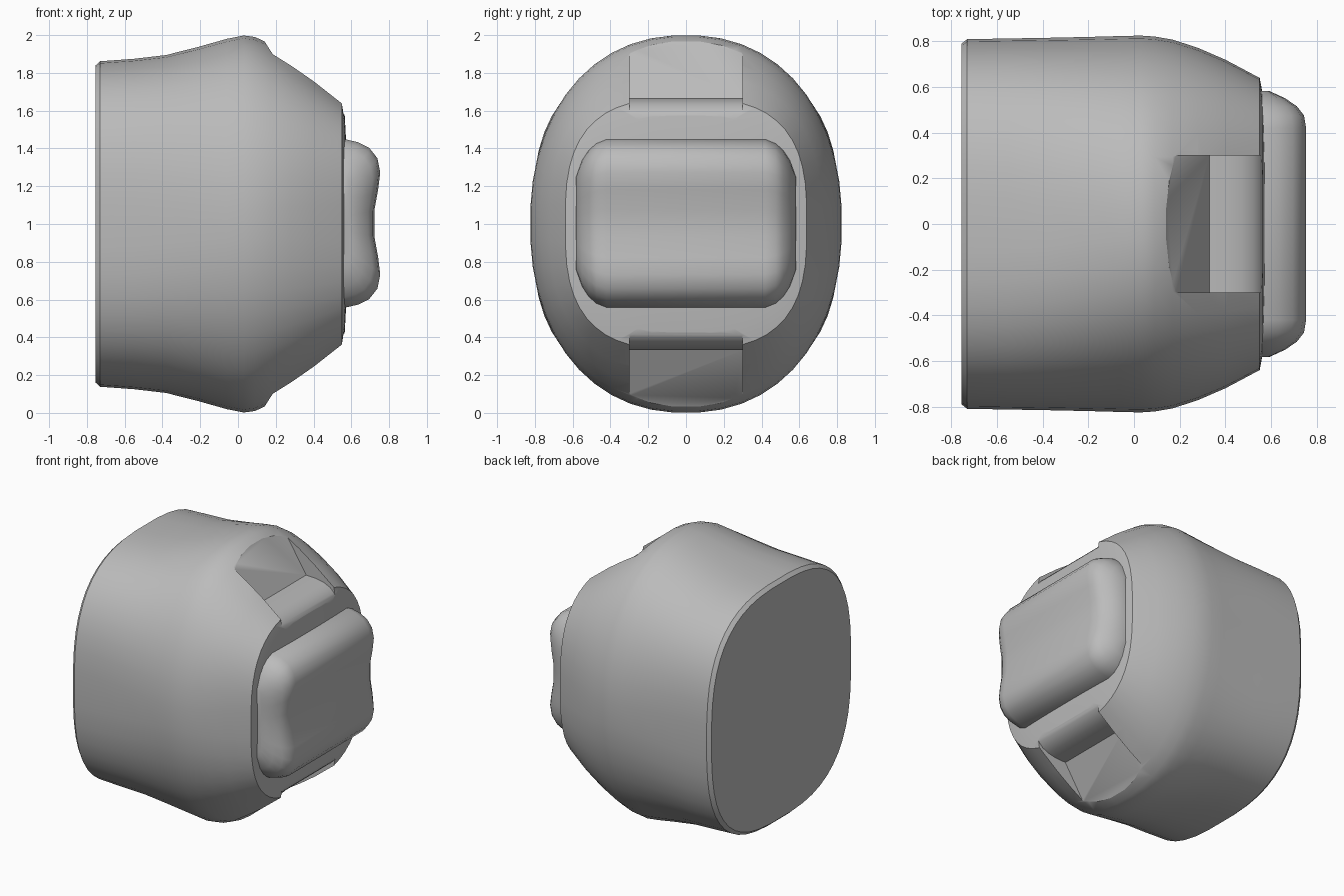
import bpy, bmesh
from math import cos, sin, pi, radians
from mathutils import Vector

cube = bpy.data.objects.get("Cube")
if cube:
    bpy.data.objects.remove(cube)

grey = bpy.data.materials.new("plain grey")
grey.use_nodes = True
COLOUR = (0.5, 0.5, 0.5, 1)
grey.diffuse_color = COLOUR
grey.node_tree.nodes["Principled BSDF"].inputs["Base Color"].default_value = COLOUR


def loft(name, rings):
    """Skin a list of equal-length closed rings and cap both ends."""
    bm = bmesh.new()
    loops = [[bm.verts.new(p) for p in ring] for ring in rings]
    for a, b in zip(loops, loops[1:]):
        for i in range(len(a)):
            j = (i + 1) % len(a)
            bm.faces.new((a[i], a[j], b[j], b[i]))
    bm.faces.new(loops[0])
    bm.faces.new(loops[-1])
    bmesh.ops.recalc_face_normals(bm, faces=bm.faces)
    mesh = bpy.data.meshes.new(name)
    bm.to_mesh(mesh)
    bm.free()
    mesh.materials.append(grey)
    obj = bpy.data.objects.new(name, mesh)
    bpy.context.collection.objects.link(obj)
    return obj


def select(obj):
    bpy.ops.object.select_all(action='DESELECT')
    obj.select_set(True)
    bpy.context.view_layer.objects.active = obj


def smooth(obj, angle):
    select(obj)
    bpy.ops.object.shade_smooth_by_angle(angle=radians(angle))


def oval(x, hy, hz, n, count=48):
    """Superellipse section across the x axis, centred at z = 1."""
    def power(v):
        return abs(v) ** (2 / n) * (1 if v > 0 else -1)
    angles = [2 * pi * (i + 0.5) / count for i in range(count)]
    return [Vector((x, hy * power(cos(a)), 1 + hz * power(sin(a)))) for a in angles]


# Main body: x, half width, half height, squareness
sections = [
    (-.755, .79, .84, 2.8), (-.73, .81, .863, 2.8), (-.55, .813, .876, 2.75),
    (-.38, .816, .896, 2.6), (-.2, .82, .942, 2.4), (-.06, .824, .982, 2.25),
    (.03, .826, 1.0, 2.2), (.09, .822, .992, 2.2), (.17, .808, .955, 2.25),
    (.28, .772, .878, 2.4), (.4, .72, .788, 2.6), (.55, .64, .665, 2.9),
    (.565, .56, .575, 2.9), (.58, .3, .3, 2.6),
]
body = loft("body", [oval(*s) for s in sections])

# Recesses above and below the pad: sloped wall, then a rounded shelf
recess = [(.05, 2.11), (.33, 1.668), (.41, 1.664), (.47, 1.652), (.52, 1.63),
          (.55, 1.6), (.58, 1.55), (.8, 1.55), (.8, 2.2), (.05, 2.2)]
for name, side in (("upper", 1), ("lower", -1)):
    cutter = loft(name + "_recess_cutter",
                  [[(x, y, 1 + side * (z - 1)) for x, z in recess] for y in (-.3, .3)])
    mod = body.modifiers.new(name + "_recess", 'BOOLEAN')
    mod.operation = 'DIFFERENCE'
    mod.solver = 'EXACT'
    mod.object = cutter
    select(body)
    bpy.ops.object.modifier_apply(modifier=mod.name)
    bpy.data.objects.remove(cutter)
smooth(body, 32)

# Front pad: slightly dished profile (height from centre, depth), mirrored in z
half = [(.445, -.07), (.445, .0), (.43, .065), (.4, .125), (.345, .168), (.27, .183),
        (.18, .172), (.07, .152)]
profile = half + [(-h, d) for h, d in reversed(half)]
ends = [(.42, 1, 1), (.475, .95, .95), (.515, .87, .78), (.55, .75, .5), (.582, .55, .12)]
stations = [(-y, h, d) for y, h, d in reversed(ends)] + ends
loft_rings = [[(.57 + (d * ds if d > 0 else d), y, 1.003 + h * hs) for h, d in profile]
              for y, hs, ds in stations]
smooth(loft("front_pad", loft_rings), 40)
